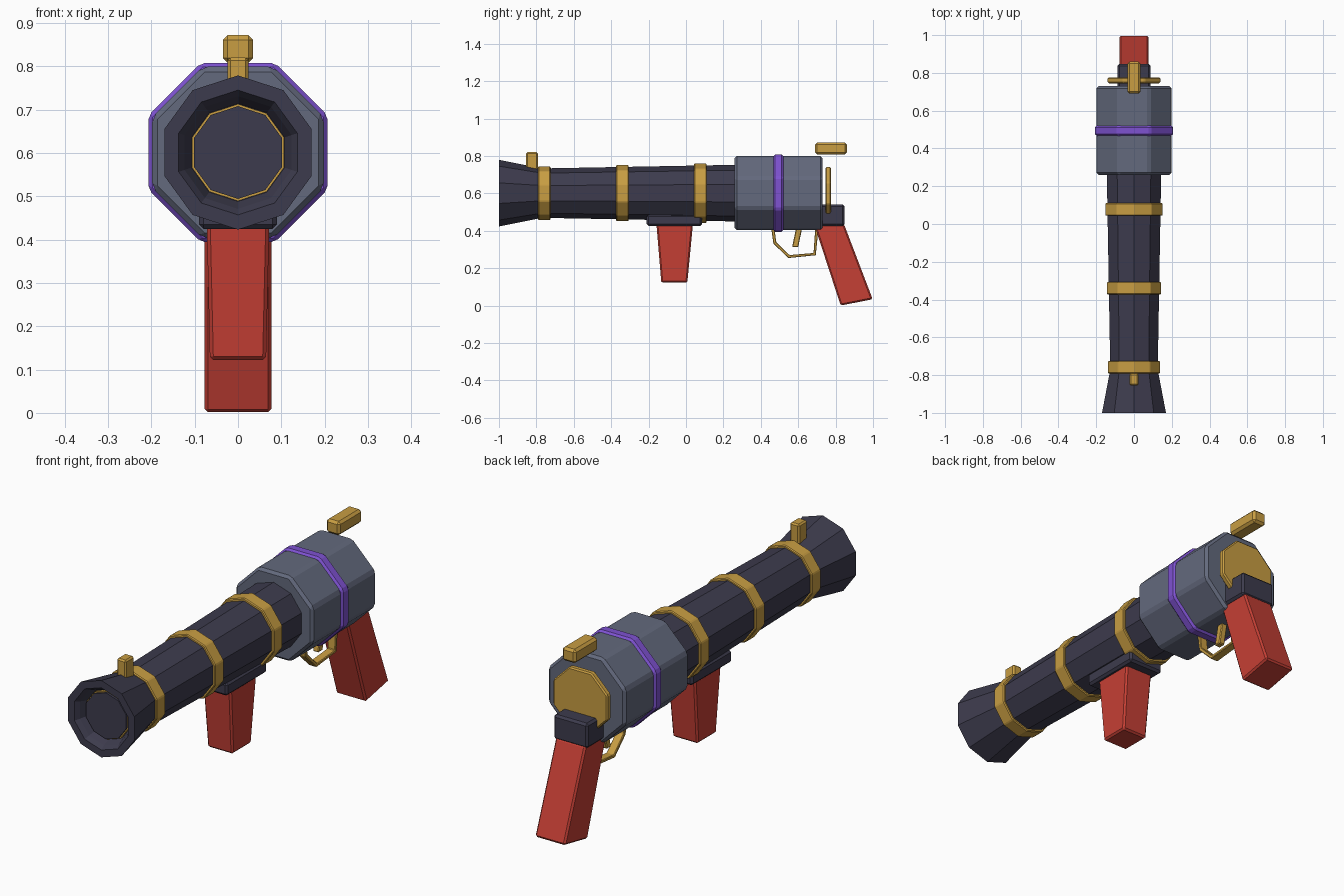
import bpy, bmesh, math
from mathutils import Vector

cube = bpy.data.objects.get("Cube")
if cube:
    bpy.data.objects.remove(cube)

AXIS_Z = 0.601  # height of the barrel axis


def material(name, rgb):
    m = bpy.data.materials.new(name)
    m.use_nodes = True
    m.diffuse_color = (*rgb, 1)
    bsdf = next(n for n in m.node_tree.nodes if n.type == 'BSDF_PRINCIPLED')
    bsdf.inputs["Base Color"].default_value = (*rgb, 1)
    bsdf.inputs["Roughness"].default_value = 0.7
    return m


DARK = material("dark navy", (0.046, 0.044, 0.074))
SLATE = material("slate grey", (0.125, 0.142, 0.205))
GOLD = material("gold", (0.58, 0.34, 0.055))
PURPLE = material("purple", (0.21, 0.085, 0.64))
RED = material("red", (0.56, 0.05, 0.035))


def finish(name, bm, mat, bevel=0):
    bmesh.ops.recalc_face_normals(bm, faces=bm.faces)
    mesh = bpy.data.meshes.new(name)
    bm.to_mesh(mesh)
    bm.free()
    mesh.materials.append(mat)
    ob = bpy.data.objects.new(name, mesh)
    bpy.context.collection.objects.link(ob)
    if bevel:
        mod = ob.modifiers.new("Bevel", 'BEVEL')
        mod.width = bevel
        mod.segments = 1
        mod.limit_method = 'ANGLE'
    return ob


def lathe(name, profile, mat, sides=10, phase=90, bevel=0):
    """Sweep (y, radius) points around the barrel axis and cap both ends."""
    bm = bmesh.new()
    rings = []
    for y, r in profile:
        angles = [math.radians(phase + 360 * k / sides) for k in range(sides)]
        rings.append([bm.verts.new((r * math.cos(a), y, AXIS_Z + r * math.sin(a)))
                      for a in angles])
    for a, b in zip(rings, rings[1:]):
        for k in range(sides):
            j = (k + 1) % sides
            bm.faces.new((a[k], a[j], b[j], b[k]))
    bm.faces.new(rings[0])
    bm.faces.new(rings[-1])
    return finish(name, bm, mat, bevel)


def octagon(name, y0, y1, apothem, mat, bevel):
    r = apothem / math.cos(math.pi / 8)
    return lathe(name, [(y0, r), (y1, r)], mat, 8, 22.5, bevel)


def slab(name, outline, half_width, mat, bevel=0, taper=1):
    """Extrude a (y, z) side outline across x; taper narrows the lowest points."""
    bm = bmesh.new()
    low = min(z for y, z in outline)
    high = max(z for y, z in outline)
    sides = []
    for s in (-1, 1):
        sides.append([bm.verts.new((s * half_width * (
            taper + (1 - taper) * (z - low) / (high - low)), y, z)) for y, z in outline])
    a, b = sides
    for k in range(len(a)):
        j = (k + 1) % len(a)
        bm.faces.new((a[k], a[j], b[j], b[k]))
    bm.faces.new(a)
    bm.faces.new(b)
    return finish(name, bm, mat, bevel)


def box(name, y0, y1, z0, z1, half_width, mat, bevel=0.01):
    return slab(name, [(y0, z0), (y1, z0), (y1, z1), (y0, z1)], half_width, mat, bevel)


def strip(path, t):
    """Outline of a bent strip: the path offset to both sides by half of t."""
    pts = [Vector(p) for p in path]
    left, right = [], []
    for k, p in enumerate(pts):
        d0 = (p - pts[max(k - 1, 0)]).normalized()
        d1 = (pts[min(k + 1, len(pts) - 1)] - p).normalized()
        d = (d0 + d1).normalized()
        n = Vector((-d.y, d.x)) * t / 2
        left.append(tuple(p + n))
        right.append(tuple(p - n))
    return left + right[::-1]


# Barrel with flared muzzle and funnel-shaped mouth
lathe("barrel", [(0.3, 0.152), (-0.72, 0.133), (-0.79, 0.136), (-1, 0.178),
                 (-1, 0.144), (-0.98, 0.13), (-0.94, 0.113)], DARK)
lathe("bore_ring", [(-0.955, 0.112), (-0.93, 0.112)], GOLD)
lathe("bore_plug", [(-0.965, 0.107), (-0.93, 0.107)], DARK)

# Barrel bands
for name, y, r in (("front_band", -0.758, 0.144), ("middle_band", -0.34, 0.151),
                   ("rear_band", 0.077, 0.16)):
    lathe(name, [(y - 0.033, r), (y + 0.033, r)], GOLD, bevel=0.004)

# Rear housing
octagon("housing", 0.26, 0.73, 0.198, SLATE, 0.012)
octagon("housing_ring", 0.467, 0.521, 0.207, PURPLE, 0.01)
octagon("back_plate", 0.745, 0.775, 0.139, GOLD, 0.006)

# Sights
box("front_sight", -0.855, -0.792, 0.71, 0.82, 0.024, GOLD, 0.007)
box("rear_sight", 0.69, 0.86, 0.808, 0.872, 0.035, GOLD, 0.011)

# Grips and their mounts
box("foregrip_mount", -0.21, 0.085, 0.425, 0.485, 0.09, DARK)
slab("foregrip", [(-0.158, 0.435), (0.037, 0.435), (0.007, 0.122), (-0.132, 0.122)],
     0.072, RED, 0.008, 0.9)
box("grip_mount", 0.71, 0.847, 0.425, 0.54, 0.088, DARK)
slab("rear_grip", [(0.685, 0.435), (0.845, 0.435), (0.998, 0.034), (0.827, 0)],
     0.077, RED, 0.008)

# Trigger and guard
slab("trigger_guard", strip([(0.463, 0.42), (0.475, 0.335), (0.55, 0.262),
                             (0.688, 0.275), (0.7, 0.42)], 0.017), 0.02, GOLD, 0.003)
slab("trigger", [(0.59, 0.42), (0.622, 0.42), (0.6, 0.312), (0.567, 0.312)],
     0.015, GOLD, 0.004)
